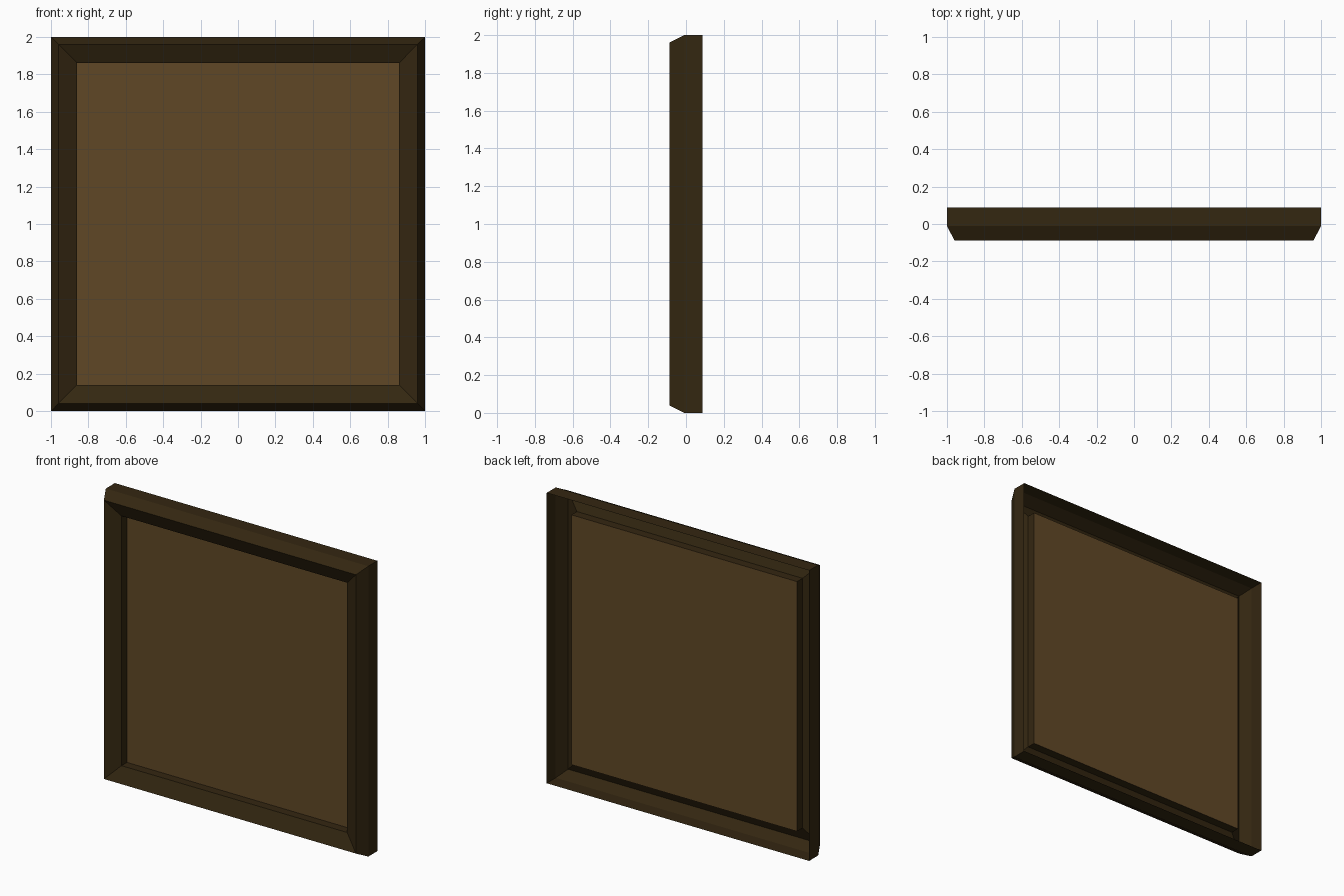
import bpy
import bmesh

cube = bpy.data.objects.get("Cube")
if cube:
    bpy.data.objects.remove(cube, do_unlink=True)


def make_material(name, rgb):
    mat = bpy.data.materials.new(name)
    mat.use_nodes = True
    color = (*rgb, 1.0)
    mat.diffuse_color = color
    mat.node_tree.nodes["Principled BSDF"].inputs["Base Color"].default_value = color
    return mat


def square_ring(bm, half, y):
    """Four corners of an upright square centred at z = 1."""
    corners = ((-1, -1), (1, -1), (1, 1), (-1, 1))
    return [bm.verts.new((sx * half, y, 1 + sz * half)) for sx, sz in corners]


def finish(bm, name, mat):
    mesh = bpy.data.meshes.new(name)
    bm.to_mesh(mesh)
    bm.free()
    mesh.materials.append(mat)
    obj = bpy.data.objects.new(name, mesh)
    bpy.context.collection.objects.link(obj)
    return obj


dark_wood = make_material("dark wood", (0.034, 0.020, 0.0055))
brown_board = make_material("brown board", (0.118, 0.064, 0.0195))

# Mitred moulding, open at the back: (half size, depth) from outer back edge to inner lip
PANEL_Y = 0.02
profile = [(1.0, 0.088), (1.0, -0.01), (0.96, -0.088), (0.86, -0.04), (0.86, PANEL_Y)]
bm = bmesh.new()
rings = [square_ring(bm, half, y) for half, y in profile]
for outer, inner in zip(rings, rings[1:]):
    for i in range(4):
        j = (i + 1) % 4
        bm.faces.new((outer[i], outer[j], inner[j], inner[i]))
finish(bm, "frame_moulding", dark_wood)

# Flat board closing the opening, seen from both sides
bm = bmesh.new()
bm.faces.new(square_ring(bm, 0.86, PANEL_Y))
finish(bm, "backing_panel", brown_board)
